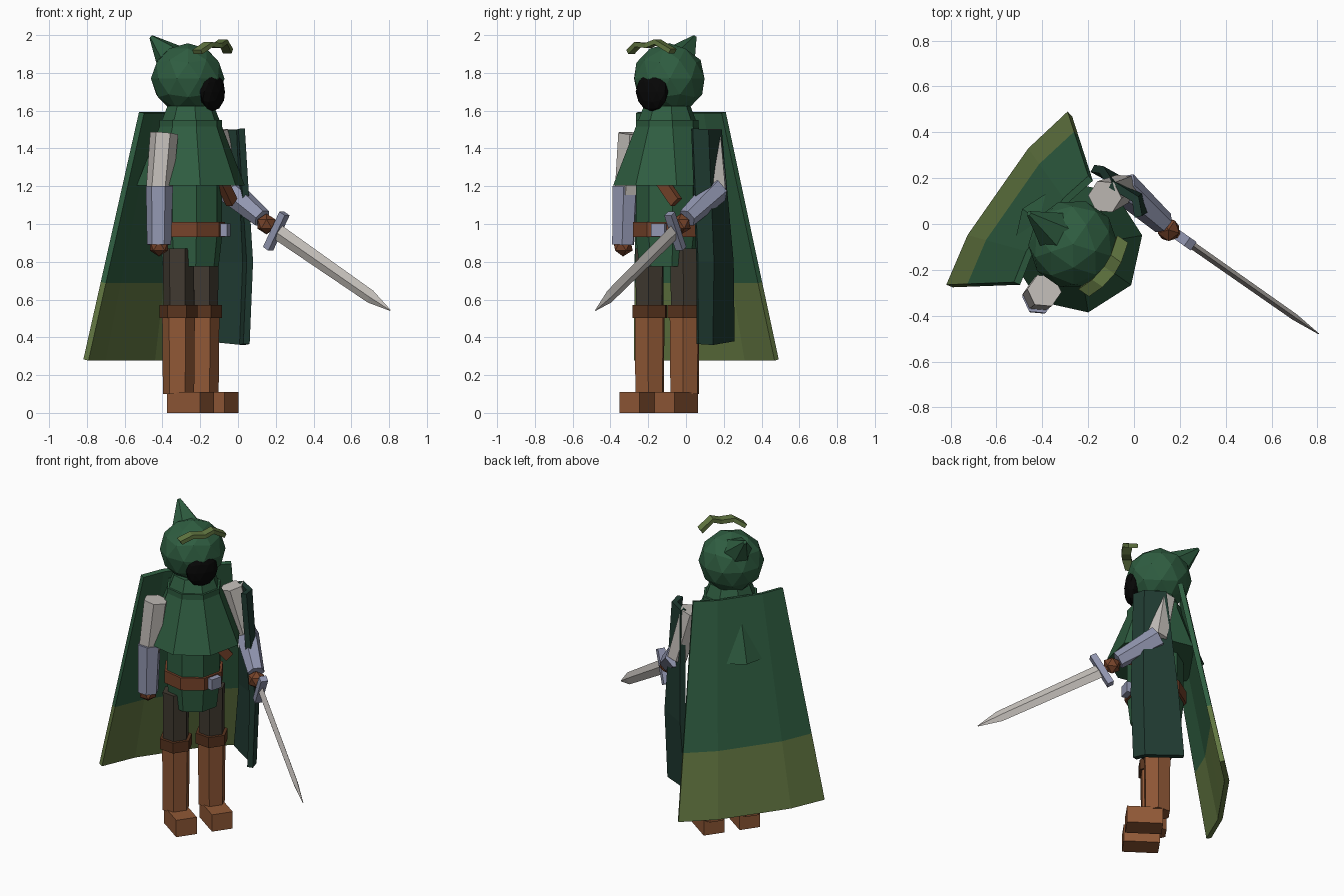
import bpy, bmesh, math
from mathutils import Vector, Matrix

if "Cube" in bpy.data.objects:
    bpy.data.objects.remove(bpy.data.objects["Cube"])

# Figure is built facing -y around its own axis, then turned and shifted into place
PLACE = Matrix.Translation((-0.25, -0.10, 0)) @ Matrix.Rotation(math.radians(55), 4, 'Z')


def mat(name, r, g, b):
    m = bpy.data.materials.new(name)
    m.diffuse_color = (r, g, b, 1)
    m.use_nodes = True
    m.node_tree.nodes["Principled BSDF"].inputs["Base Color"].default_value = m.diffuse_color
    return m


GREEN = mat("forest green", 0.028, 0.110, 0.052)
DARK = mat("dark green", 0.014, 0.043, 0.031)
OLIVE = mat("olive", 0.120, 0.180, 0.052)
TROUSER = mat("dark taupe", 0.052, 0.042, 0.030)
LEATHER = mat("tan leather", 0.280, 0.098, 0.037)
CUFF = mat("dark leather", 0.098, 0.034, 0.013)
BROWN = mat("brown", 0.180, 0.056, 0.023)
STEEL = mat("steel", 0.290, 0.310, 0.440)
WHITE = mat("off white", 0.540, 0.510, 0.480)
BLACK = mat("black", 0.002, 0.002, 0.002)


def finish(name, bm, *mats):
    bmesh.ops.recalc_face_normals(bm, faces=bm.faces[:])
    me = bpy.data.meshes.new(name)
    bm.to_mesh(me)
    bm.free()
    for m in mats:
        me.materials.append(m)
    ob = bpy.data.objects.new(name, me)
    ob.matrix_world = PLACE
    bpy.context.collection.objects.link(ob)
    return ob


def skin(name, rings, m):
    """Join equal-length rings of points and cap both ends."""
    bm = bmesh.new()
    vs = [[bm.verts.new(p) for p in ring] for ring in rings]
    n = len(vs[0])
    for a, b in zip(vs, vs[1:]):
        for i in range(n):
            j = (i + 1) % n
            bm.faces.new((a[i], a[j], b[j], b[i]))
    bm.faces.new(vs[0][::-1])
    bm.faces.new(vs[-1])
    return finish(name, bm, m)


def lathe(name, profile, m, sides=8, x=0, y=0):
    return skin(name, [[(x + r * math.cos(2 * math.pi * i / sides),
                         y + r * math.sin(2 * math.pi * i / sides), z)
                        for i in range(sides)] for r, z in profile], m)


def limb(name, a, b, ra, rb, m, sides=6):
    a, b = Vector(a), Vector(b)
    d = (b - a).normalized()
    u = Vector((1, 0, 0))
    u = (u - d * u.dot(d)).normalized()
    w = d.cross(u)
    ang = [2 * math.pi * i / sides for i in range(sides)]
    return skin(name, [[p + (u * math.cos(t) + w * math.sin(t)) * r for t in ang]
                       for p, r in ((a, ra), (b, rb))], m)


def box(name, centre, size, m, rot=None):
    bm = bmesh.new()
    mt = Matrix.Translation(centre) @ (rot or Matrix()) @ Matrix.Diagonal((*size, 1))
    bmesh.ops.create_cube(bm, size=1, matrix=mt)
    return finish(name, bm, m)


def ball(name, centre, size, m, sub=2):
    bm = bmesh.new()
    mt = Matrix.Translation(centre) @ Matrix.Diagonal((*size, 1))
    bmesh.ops.create_icosphere(bm, subdivisions=sub, radius=1, matrix=mt)
    return finish(name, bm, m)


def sheet(name, rows, mats, thick, rule=None):
    """Grid of points thickened into cloth; rule picks a colour by row."""
    bm = bmesh.new()
    vs = [[bm.verts.new(p) for p in row] for row in rows]
    for k, (a, b) in enumerate(zip(vs, vs[1:])):
        for i in range(len(a) - 1):
            f = bm.faces.new((a[i], b[i], b[i + 1], a[i + 1]))
            f.material_index = rule(k) if rule else 0
    ob = finish(name, bm, *mats)
    mod = ob.modifiers.new("thickness", 'SOLIDIFY')
    mod.thickness = thick
    mod.offset = 0
    return ob


# Hood, its swept back point, and the shadowed face
ball("hood", (0, 0.02, 1.77), (0.195, 0.195, 0.187), GREEN)
limb("hood_point", (0, 0.12, 1.87), (0, 0.255, 1.99), 0.095, 0.012, GREEN)
ball("face_shadow", (0, -0.14, 1.70), (0.10, 0.046, 0.103), BLACK)

# Bent trim over the brow
sheet("hood_trim",
      [[(x, y + o, z) for x, y, z in ((-0.14, -0.14, 1.91), (-0.075, -0.165, 1.95),
                                      (0.0, -0.175, 1.945), (0.055, -0.17, 1.965),
                                      (0.137, -0.145, 1.915))] for o in (-0.028, 0.028)],
      [OLIVE], 0.026)

# Tunic, shoulder cape and belt
lathe("tunic", [(0.15, 0.775), (0.168, 0.93), (0.168, 1.55)], GREEN)
lathe("shoulder_cape", [(0.29, 1.205), (0.125, 1.625)], GREEN)
lathe("belt", [(0.184, 0.93), (0.184, 1.01)], BROWN)
box("buckle", (0.064, -0.165, 0.968), (0.075, 0.06, 0.07), STEEL,
    Matrix.Rotation(math.radians(20), 4, 'Z'))
box("chest_strap", (0.11, -0.15, 1.18), (0.17, 0.04, 0.06), BROWN,
    Matrix.Rotation(math.radians(50), 4, 'Y'))

# Legs, boots and feet
for side, s in (("right", -1), ("left", 1)):
    x = 0.113 * s
    lathe(side + "_thigh", [(0.08, 0.55), (0.083, 0.87)], TROUSER, 6, x)
    lathe(side + "_boot", [(0.083, 0.10), (0.087, 0.52)], LEATHER, 6, x)
    lathe(side + "_boot_cuff", [(0.101, 0.502), (0.101, 0.57)], CUFF, 6, x)
    box(side + "_foot", (x, -0.077, 0.055), (0.13, 0.215, 0.11), LEATHER)

# Lowered right arm
limb("right_sleeve", (-0.237, 0.006, 1.48), (-0.272, 0.015, 1.16), 0.075, 0.07, WHITE)
limb("right_bracer", (-0.278, 0.008, 1.20), (-0.287, 0.004, 0.89), 0.072, 0.064, STEEL)
ball("right_hand", (-0.288, 0.004, 0.885), (0.057, 0.057, 0.057), BROWN, 1)

# Bent left arm holding the sword
limb("left_sleeve", (0.25, 0.025, 1.485), (0.325, -0.02, 1.17), 0.075, 0.066, WHITE)
limb("left_bracer", (0.33, -0.015, 1.18), (0.302, -0.25, 1.03), 0.072, 0.052, STEEL)
ball("left_hand", (0.291, -0.285, 1.0), (0.055, 0.055, 0.055), BROWN, 1)

# Sword: grip, upright guard and diamond section blade
D = Vector((0, -0.87, -0.495)).normalized()
W = Vector((0, -D.z, D.y)) * -1
G = Vector((0.295, -0.346, 0.962))
TILT = Matrix.Rotation(math.atan2(-D.z, -D.y), 4, 'X')
limb("sword_grip", G - D * 0.12, G, 0.02, 0.02, BROWN)
box("sword_guard", G, (0.045, 0.04, 0.215), STEEL, TILT)
rings = []
for t, w, h in ((0.0, 0.044, 0.017), (0.70, 0.036, 0.015), (0.848, 0.003, 0.002)):
    p = G + D * t
    X = Vector((h, 0, 0))
    rings.append([p + W * w, p + X, p - W * w, p - X])
skin("sword_blade", rings, WHITE)

# Dark side drape over the left arm
sheet("side_drape",
      [[(0.262, -0.145, 1.505), (0.318, -0.09, 1.50), (0.310, 0.035, 1.50)],
       [(0.310, -0.165, 0.80), (0.360, -0.10, 0.80), (0.338, 0.105, 0.80)],
       [(0.300, -0.150, 0.365), (0.345, -0.09, 0.36), (0.320, 0.140, 0.38)]],
      [DARK], 0.035)

# Long flared back cape with an olive hem
rows = []
for z in (1.59, 0.69, 0.28):
    t = (1.59 - z) / 1.31
    e = 0.28 + 0.178 * t
    c = 0.155 + 0.25 * t
    edge = 0.122 + 0.235 * t
    rows.append([(-e, edge, z), (-e / 2, c, z), (0, c, z), (e / 2, c, z), (e, edge, z)])
sheet("back_cape", rows, [GREEN, OLIVE], 0.03, lambda k: k)
